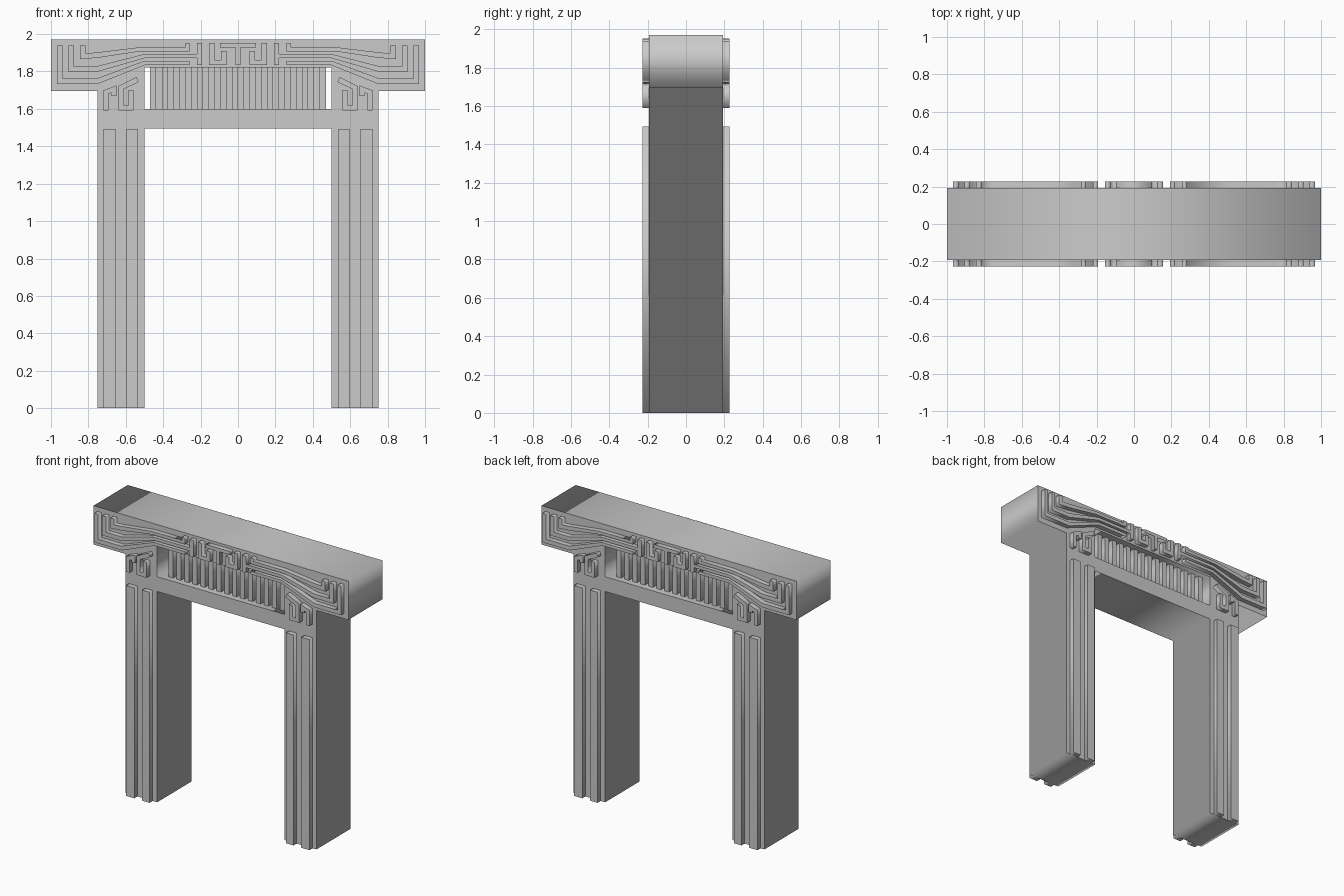
import bpy, math
from mathutils import Vector, Matrix

if "Cube" in bpy.data.objects:
    bpy.data.objects.remove(bpy.data.objects["Cube"])

BODY = 0.192   # half depth of the body
TRIM = 0.227   # half depth including relief


def plate(name, loops, y0, y1):
    """Extrude closed x/z outlines (inner outlines become holes) from y0 to y1."""
    cu = bpy.data.curves.new(name, 'CURVE')
    cu.dimensions = '2D'
    cu.fill_mode = 'BOTH'
    cu.extrude = abs(y1 - y0) / 2
    for pts in loops:
        s = cu.splines.new('POLY')
        s.points.add(len(pts) - 1)
        for p, (x, z) in zip(s.points, pts):
            p.co = (x, z, 0, 1)
        s.use_cyclic_u = True
    ob = bpy.data.objects.new(name, cu)
    bpy.context.collection.objects.link(ob)
    bpy.ops.object.select_all(action='DESELECT')
    bpy.context.view_layer.objects.active = ob
    ob.select_set(True)
    bpy.ops.object.convert(target='MESH')
    ob = bpy.context.object
    ob.data.transform(Matrix.Translation((0, (y0 + y1) / 2, 0)) @ Matrix.Rotation(math.pi / 2, 4, 'X'))
    return ob


def rect(x0, x1, z0, z1):
    return [(x0, z0), (x1, z0), (x1, z1), (x0, z1)]


def strand(pts, widths):
    """Outline of a mitred band along a path."""
    pts = [Vector(p) for p in pts]
    if not isinstance(widths, list):
        widths = [widths] * len(pts)
    dirs = [(b - a).normalized() for a, b in zip(pts, pts[1:])]
    left, right = [], []
    for i, p in enumerate(pts):
        a, b = dirs[max(i - 1, 0)], dirs[min(i, len(dirs) - 1)]
        na, nb = Vector((-a.y, a.x)), Vector((-b.y, b.x))
        off = (na + nb) / (1 + na.dot(nb)) * widths[i] / 2
        left.append(tuple(p + off))
        right.append(tuple(p - off))
    return left + right[::-1]


def both_sides(loops):
    return loops + [[(-x, z) for x, z in lp] for lp in loops]


def front_and_back(name, loops, y0, y1):
    ob = plate("front_" + name, loops, y0, y1)
    back = ob.copy()
    back.data = ob.data.copy()
    back.name = "back_" + name
    back.data.transform(Matrix.Rotation(math.pi, 4, 'Z'))
    bpy.context.collection.objects.link(back)


def relief(name, loops):
    front_and_back(name, loops, -TRIM, -BODY + 0.002)


# gate body: two legs, wide lintel and crossbeam around an open window
half = [(0.5, 1.495), (0.5, 0), (0.75, 0), (0.75, 1.695), (1, 1.695), (1, 1.97)]
outline = half + [(-x, z) for x, z in reversed(half)]
plate("gate_body", [outline, rect(-0.5, 0.5, 1.6, 1.82)], -BODY, BODY)

# two staggered rows of window bars
bars = [rect(x, x + 0.035, 1.598, 1.822) for x in [-0.44 + 0.0625 * i for i in range(15)]]
front_and_back("window_bars", bars, -0.15, -0.11)

# vertical leg ribs
relief("leg_ribs", both_sides([rect(0.535, 0.595, 0, 1.493), rect(0.655, 0.72, 0, 1.493)]))

# nested bands running along the lintel
w = 0.029
wide_narrow = [w, w, w, 0.022, 0.022]
inner = strand([(-0.829, 1.938), (-0.829, 1.882), (-0.755, 1.887), (-0.52, 1.919),
                (-0.27, 1.919), (-0.27, 1.95)], wide_narrow + [w])
middle = strand([(-0.892, 1.938), (-0.892, 1.813), (-0.755, 1.813), (-0.5, 1.882),
                 (-0.205, 1.882)], wide_narrow)
outer = strand([(-0.953, 1.938), (-0.953, 1.747), (-0.755, 1.747), (-0.5, 1.845),
                (-0.258, 1.845)], wide_narrow)
relief("lintel_bands", both_sides([inner, middle, outer]))
relief("lintel_end_bars", both_sides([rect(-0.22, -0.192, 1.834, 1.951)]))

# central meander: hooks beside a T
hook = strand([(-0.14, 1.951), (-0.14, 1.848), (-0.076, 1.848), (-0.076, 1.91)], 0.028)
tee = [(-0.095, 1.951), (-0.095, 1.927), (-0.013, 1.927), (-0.013, 1.834),
       (0.013, 1.834), (0.013, 1.927), (0.095, 1.927), (0.095, 1.951)]
relief("lintel_meander", both_sides([hook]) + [tee])

# angular brackets above the legs
small = strand([(-0.706, 1.59), (-0.706, 1.69), (-0.663, 1.706), (-0.663, 1.67)], 0.027)
large = strand([(-0.537, 1.757), (-0.625, 1.714), (-0.625, 1.604), (-0.572, 1.604),
                (-0.572, 1.7)], 0.028)
relief("leg_brackets", both_sides([small, large]))
